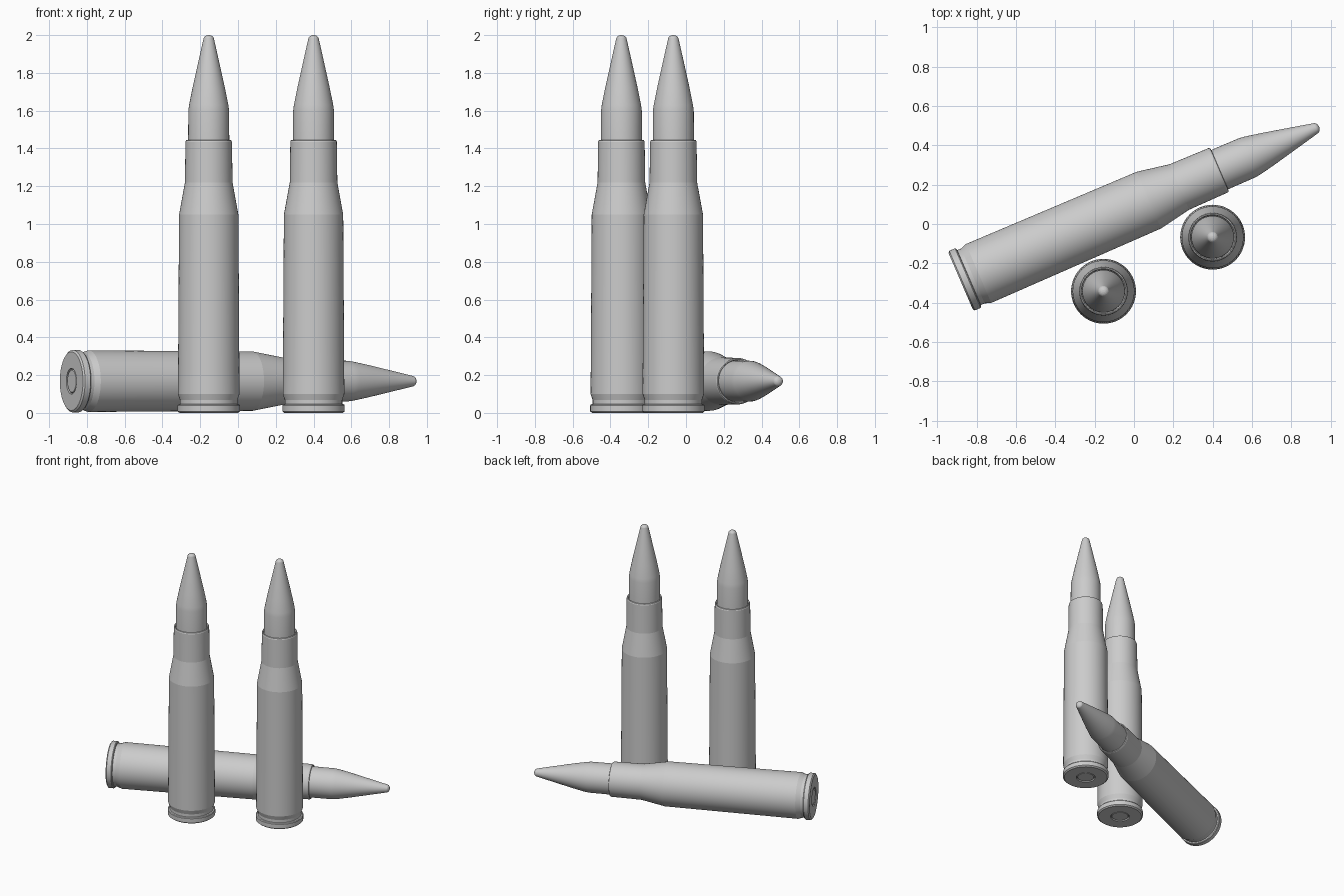
import bpy, bmesh, math
from mathutils import Matrix, Vector

cube = bpy.data.objects.get("Cube")
if cube:
    bpy.data.objects.remove(cube, do_unlink=True)

SEGMENTS = 64

# Single plain metal colour
metal = bpy.data.materials.new("grey_metal")
metal.use_nodes = True
metal.diffuse_color = (0.6, 0.6, 0.6, 1)
metal.node_tree.nodes["Principled BSDF"].inputs["Base Color"].default_value = (0.6, 0.6, 0.6, 1)


def lathe(name, profile, matrix):
    """Spin a (radius, height) profile around z; ends on the axis close it."""
    bm = bmesh.new()
    verts = [bm.verts.new((r, 0, z)) for r, z in profile]
    edges = [bm.edges.new(pair) for pair in zip(verts, verts[1:])]
    bmesh.ops.spin(bm, geom=verts + edges, cent=(0, 0, 0), axis=(0, 0, 1),
                   angle=math.tau, steps=SEGMENTS, use_duplicate=False)
    bmesh.ops.remove_doubles(bm, verts=bm.verts, dist=0.0002)
    bmesh.ops.recalc_face_normals(bm, faces=bm.faces)
    mesh = bpy.data.meshes.new(name)
    bm.to_mesh(mesh)
    bm.free()
    mesh.materials.append(metal)
    obj = bpy.data.objects.new(name, mesh)
    bpy.context.collection.objects.link(obj)
    obj.matrix_world = matrix
    bpy.ops.object.select_all(action='DESELECT')
    obj.select_set(True)
    bpy.context.view_layer.objects.active = obj
    bpy.ops.object.shade_smooth_by_angle(angle=math.radians(8))
    return obj


# Case: recessed primer pocket, rim, extractor groove, body, shoulder, neck, lip
case_profile = [
    (0, 0.012), (0.068, 0.012), (0.068, 0), (0.155, 0), (0.165, 0.008),
    (0.165, 0.04), (0.161, 0.045), (0.152, 0.047), (0.152, 0.068),
    (0.163, 0.1), (0.157, 1.05), (0.126, 1.22), (0.123, 1.435),
    (0.120, 1.443), (0.115, 1.445), (0.111, 1.44), (0.109, 1.42), (0, 1.42),
]

# Primer: small disc with a rounded edge, set in the pocket
primer_profile = [(0, 0.002), (0.058, 0.002), (0.063, 0.006), (0.063, 0.02), (0, 0.02)]

# Bullet: straight shank, tapering nose, rounded tip
bullet_profile = [(0, 1.41), (0.109, 1.41), (0.108, 1.6), (0.104, 1.63),
                  (0.086, 1.72), (0.066, 1.81), (0.046, 1.9), (0.029, 1.975)]
bullet_profile += [(0.028 * math.cos(t), 1.978 + 0.022 * math.sin(t))
                   for t in (math.radians(a) for a in range(15, 90, 15))]
bullet_profile.append((0, 2.0))


def cartridge(prefix, matrix):
    lathe(prefix + "_case", case_profile, matrix)
    lathe(prefix + "_primer", primer_profile, matrix)
    lathe(prefix + "_bullet", bullet_profile, matrix)


# Two standing rounds
cartridge("left_standing", Matrix.Translation((0.40, -0.067, 0)))
cartridge("right_standing", Matrix.Translation((-0.155, -0.342, 0)))

# Lying round, pointing back and to the left
heading = math.radians(23.3)
direction = Vector((math.cos(heading), math.sin(heading), 0))
lying = (Matrix.Translation((-0.882, -0.291, 0.168))
         @ direction.to_track_quat('Z', 'Y').to_matrix().to_4x4()
         @ Matrix.Diagonal((1, 1, 0.993, 1)))
cartridge("lying", lying)
